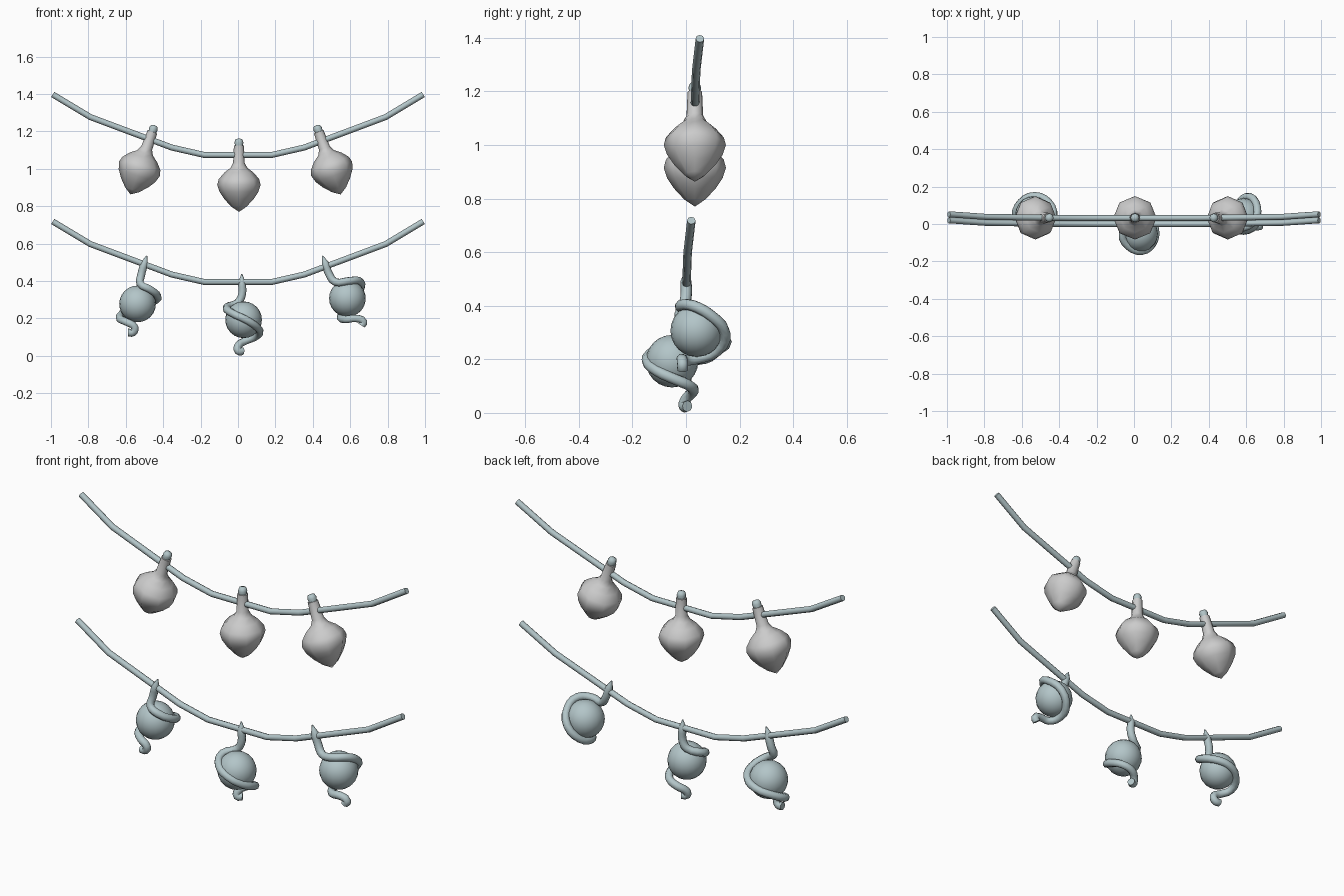
import bpy, bmesh, math
from mathutils import Matrix

if "Cube" in bpy.data.objects:
    bpy.data.objects.remove(bpy.data.objects["Cube"])

mat = bpy.data.materials.new("blue_grey")
mat.diffuse_color = (0.45, 0.56, 0.58, 1)
mat.use_nodes = True
mat.node_tree.nodes["Principled BSDF"].inputs["Base Color"].default_value = mat.diffuse_color


def tube(name, pts, radius, kind='POLY', tip=1.0):
    cu = bpy.data.curves.new(name, 'CURVE')
    cu.dimensions = '3D'
    cu.bevel_depth = radius
    cu.bevel_resolution = 2
    cu.use_fill_caps = True
    cu.resolution_u = 3
    s = cu.splines.new(kind)
    items = s.bezier_points if kind == 'BEZIER' else s.points
    items.add(len(pts) - 1)
    for i, p in enumerate(pts):
        if kind == 'BEZIER':
            items[i].co = p
            items[i].handle_left_type = items[i].handle_right_type = 'AUTO'
        else:
            items[i].co = (*p, 1)
    items[0].radius = tip
    ob = bpy.data.objects.new(name, cu)
    bpy.context.collection.objects.link(ob)
    finish(ob, mat, 50)
    return ob


def finish(ob, material=None, angle=60):
    bpy.ops.object.select_all(action='DESELECT')
    ob.select_set(True)
    bpy.context.view_layer.objects.active = ob
    if ob.type == 'CURVE':
        bpy.ops.object.convert(target='MESH')
        ob = bpy.context.object
    if material:
        ob.data.materials.append(material)
    bpy.ops.object.shade_smooth_by_angle(angle=math.radians(angle))


def lathe(name, profile, sides, matrix, material=None):
    bm = bmesh.new()
    rings = []
    for r, z in profile:
        if r == 0:
            rings.append([bm.verts.new((0, 0, z))] * sides)
        else:
            rings.append([bm.verts.new((r * math.cos(a), r * math.sin(a), z))
                          for a in (2 * math.pi * k / sides for k in range(sides))])
    for a, b in zip(rings, rings[1:]):
        for k in range(sides):
            j = (k + 1) % sides
            vs = list(dict.fromkeys((a[k], a[j], b[j], b[k])))
            if len(vs) > 2:
                bm.faces.new(vs)
    bmesh.ops.recalc_face_normals(bm, faces=bm.faces)
    me = bpy.data.meshes.new(name)
    bm.to_mesh(me)
    bm.free()
    ob = bpy.data.objects.new(name, me)
    bpy.context.collection.objects.link(ob)
    ob.matrix_world = matrix
    finish(ob, material)


# two hanging cords, the lower one a shifted copy
half = [(0.18, 0.0, 0.395), (0.355, 0.0, 0.435), (0.79, 0.006, 0.598), (0.99, 0.02, 0.718)]
cord = [(-x, y, z) for x, y, z in reversed(half)] + half
tube("lower_cord", cord, 0.016)
tube("upper_cord", [(x, y + 0.032, z + 0.679) for x, y, z in cord], 0.016)

# bulbs: pointed drop with neck, and a small cap; z measured from the tip
bulb = [(0, 0), (0.04, 0.027), (0.078, 0.068), (0.104, 0.107), (0.116, 0.145),
        (0.108, 0.175), (0.078, 0.21), (0.045, 0.235), (0.031, 0.262),
        (0.027, 0.355), (0, 0.357)]
cap = [(0, 0.345), (0.02, 0.348), (0.024, 0.372), (0.018, 0.388), (0, 0.393)]
for side, x, z, tilt in (("left", -0.575, 0.863, 19.3), ("middle", 0.005, 0.77, 0),
                         ("right", 0.549, 0.863, -19.3)):
    m = Matrix.Translation((x, 0.033, z)) @ Matrix.Rotation(math.radians(tilt), 4, 'Y')
    lathe(side + "_bulb", bulb, 8, m)
    lathe(side + "_bulb_cap", cap, 8, m, mat)

# lower ornaments: a ball wrapped by a spiral tendril hooked to the cord
ornaments = {
    "left": ((-0.537, 0.05, 0.278), [
        (-0.488, 0, 0.535), (-0.502, 0, 0.49), (-0.518, 0, 0.43), (-0.522, -0.015, 0.385),
        (-0.475, -0.02, 0.358), (-0.43, 0.04, 0.318), (-0.455, 0.115, 0.29),
        (-0.53, 0.15, 0.265), (-0.605, 0.115, 0.235), (-0.632, 0.045, 0.2),
        (-0.59, 0.0, 0.178), (-0.552, -0.005, 0.153), (-0.562, 0, 0.125), (-0.588, 0, 0.125)]),
    "middle": ((0.03, -0.052, 0.193), [
        (0.02, 0, 0.437), (0.021, 0, 0.39), (0.022, 0, 0.33), (0.0, -0.005, 0.285),
        (-0.06, -0.05, 0.26), (-0.03, -0.12, 0.228), (0.04, -0.145, 0.195),
        (0.1, -0.105, 0.155), (0.115, -0.04, 0.125), (0.09, 0.015, 0.1),
        (0.035, 0.025, 0.078), (0.0, 0.0, 0.052), (0.0, -0.008, 0.026), (0.025, 0.005, 0.025)]),
    "right": ((0.585, 0.04, 0.307), [
        (0.452, 0, 0.535), (0.468, 0, 0.49), (0.488, 0, 0.435), (0.52, -0.01, 0.395),
        (0.585, -0.02, 0.4), (0.645, 0.02, 0.402), (0.658, 0.09, 0.365),
        (0.62, 0.145, 0.3), (0.565, 0.115, 0.23), (0.55, 0.045, 0.203),
        (0.58, -0.008, 0.195), (0.63, -0.015, 0.2), (0.672, -0.013, 0.182),
        (0.66, -0.013, 0.162)]),
}
ball = [(0.098 * math.sin(math.pi * i / 12), -0.098 * math.cos(math.pi * i / 12))
        for i in range(13)]
ball[0], ball[-1] = (0, -0.098), (0, 0.098)
for side, (centre, path) in ornaments.items():
    lathe(side + "_ball", ball, 20, Matrix.Translation(centre), mat)
    tube(side + "_tendril", path, 0.021, 'BEZIER', 0.15)
